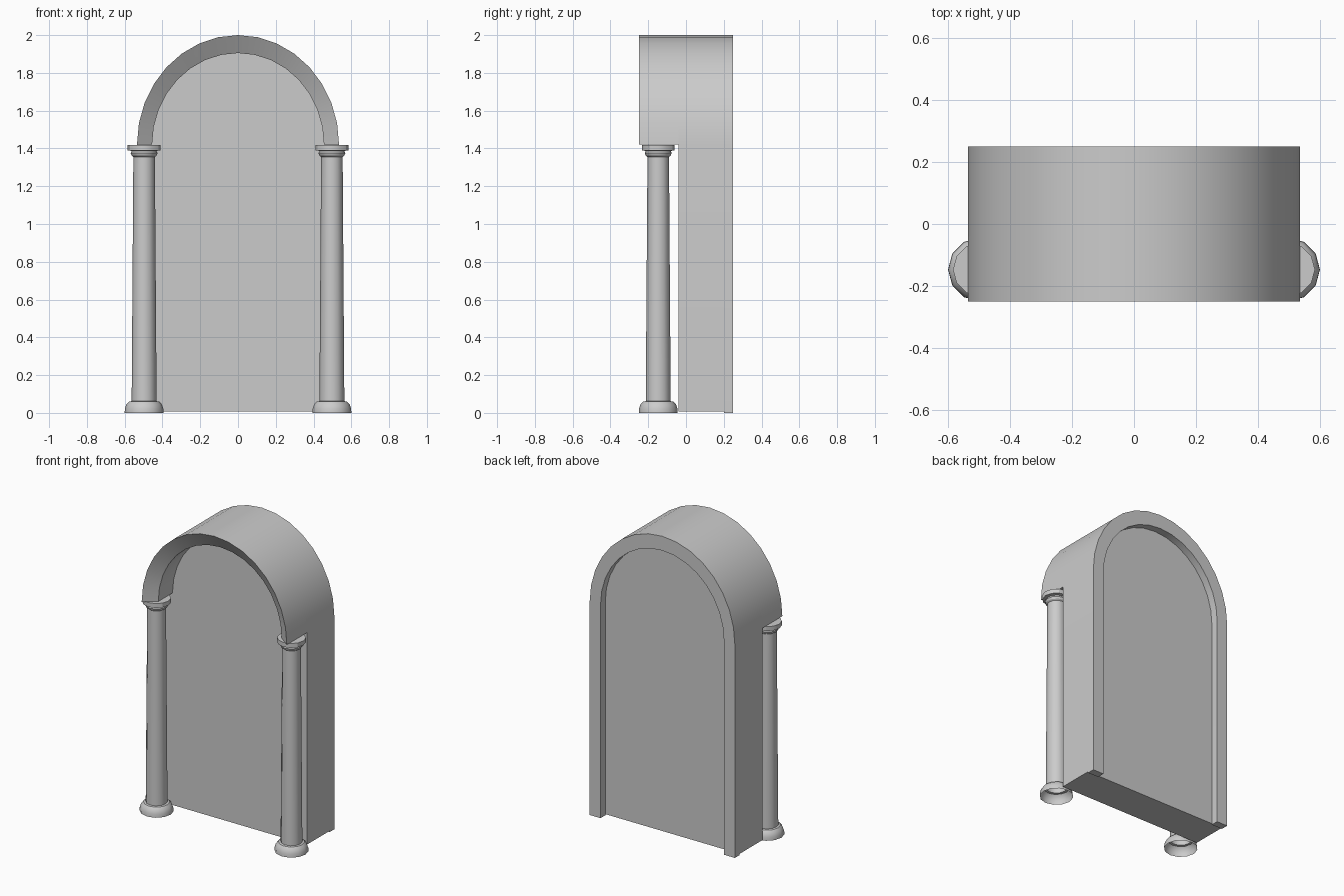
import bpy, bmesh
from math import pi, cos, sin, radians

cube = bpy.data.objects.get("Cube")
if cube:
    bpy.data.objects.remove(cube)

stone = bpy.data.materials.new("grey stone")
stone.use_nodes = True
grey = (0.6, 0.6, 0.6, 1)
stone.diffuse_color = grey
stone.node_tree.nodes["Principled BSDF"].inputs["Base Color"].default_value = grey

SPRING = 1.42
OUTER = (0.535, 0.58)   # half width, rise
INNER = (0.455, 0.485)
SEGMENTS = 16


def finish(name, bm):
    bmesh.ops.recalc_face_normals(bm, faces=bm.faces)
    mesh = bpy.data.meshes.new(name)
    bm.to_mesh(mesh)
    bm.free()
    mesh.materials.append(stone)
    obj = bpy.data.objects.new(name, mesh)
    bpy.context.collection.objects.link(obj)
    bpy.ops.object.select_all(action='DESELECT')
    obj.select_set(True)
    bpy.context.view_layer.objects.active = obj
    bpy.ops.object.shade_smooth_by_angle(angle=radians(30))
    return obj


def outline(bm, size, y, foot):
    """Arch outline from the right foot over the crown to the left foot."""
    w, rise = size
    pts = [(w * cos(pi * i / SEGMENTS), SPRING + rise * sin(pi * i / SEGMENTS))
           for i in range(SEGMENTS + 1)]
    if foot < SPRING:
        pts = [(w, foot)] + pts + [(-w, foot)]
    return [bm.verts.new((x, y, z)) for x, z in pts]


def bridge(bm, a, b):
    for i in range(len(a) - 1):
        bm.faces.new((a[i], a[i + 1], b[i + 1], b[i]))


def arch_band(name, section, foot):
    """Sweep an open section of (size, y) along the arch and close its feet."""
    bm = bmesh.new()
    rows = [outline(bm, size, y, foot) for size, y in section]
    for a, b in zip(rows, rows[1:]):
        bridge(bm, a, b)
    for end in (0, -1):
        bm.faces.new([row[end] for row in rows])
    return finish(name, bm)


# Solid niche body
bm = bmesh.new()
front = outline(bm, OUTER, -0.04, 0.008)
back = outline(bm, OUTER, 0.2, 0.008)
bridge(bm, front, back)
bm.faces.new(front)
bm.faces.new(back)
bm.faces.new((front[0], front[-1], back[-1], back[0]))
finish("niche_body", bm)

# Raised frame around the back panel
arch_band("back_frame", [(OUTER, 0.2), (OUTER, 0.25), (INNER, 0.25), (INNER, 0.2)], 0)

# Projecting vault with a splayed front edge
arch_band("vault", [(OUTER, -0.04), (OUTER, -0.25), (INNER, -0.19), (INNER, -0.04)], SPRING)

# Turned columns, open underneath: (radius, height)
PROFILE = [(0.103, 0), (0.102, 0.022), (0.094, 0.045), (0.08, 0.06), (0.066, 0.062),
           (0.057, 1.355), (0.066, 1.362), (0.071, 1.375), (0.066, 1.387),
           (0.087, 1.39), (0.087, SPRING - 0.001)]
SIDES = 12
for name, cx in (("left_column", 0.497), ("right_column", -0.497)):
    bm = bmesh.new()
    rings = [[bm.verts.new((cx + r * cos(2 * pi * i / SIDES),
                            -0.147 + r * sin(2 * pi * i / SIDES), z))
              for i in range(SIDES)] for r, z in PROFILE]
    for a, b in zip(rings, rings[1:]):
        bridge(bm, a + a[:1], b + b[:1])
    bm.faces.new(rings[-1])
    finish(name, bm)
